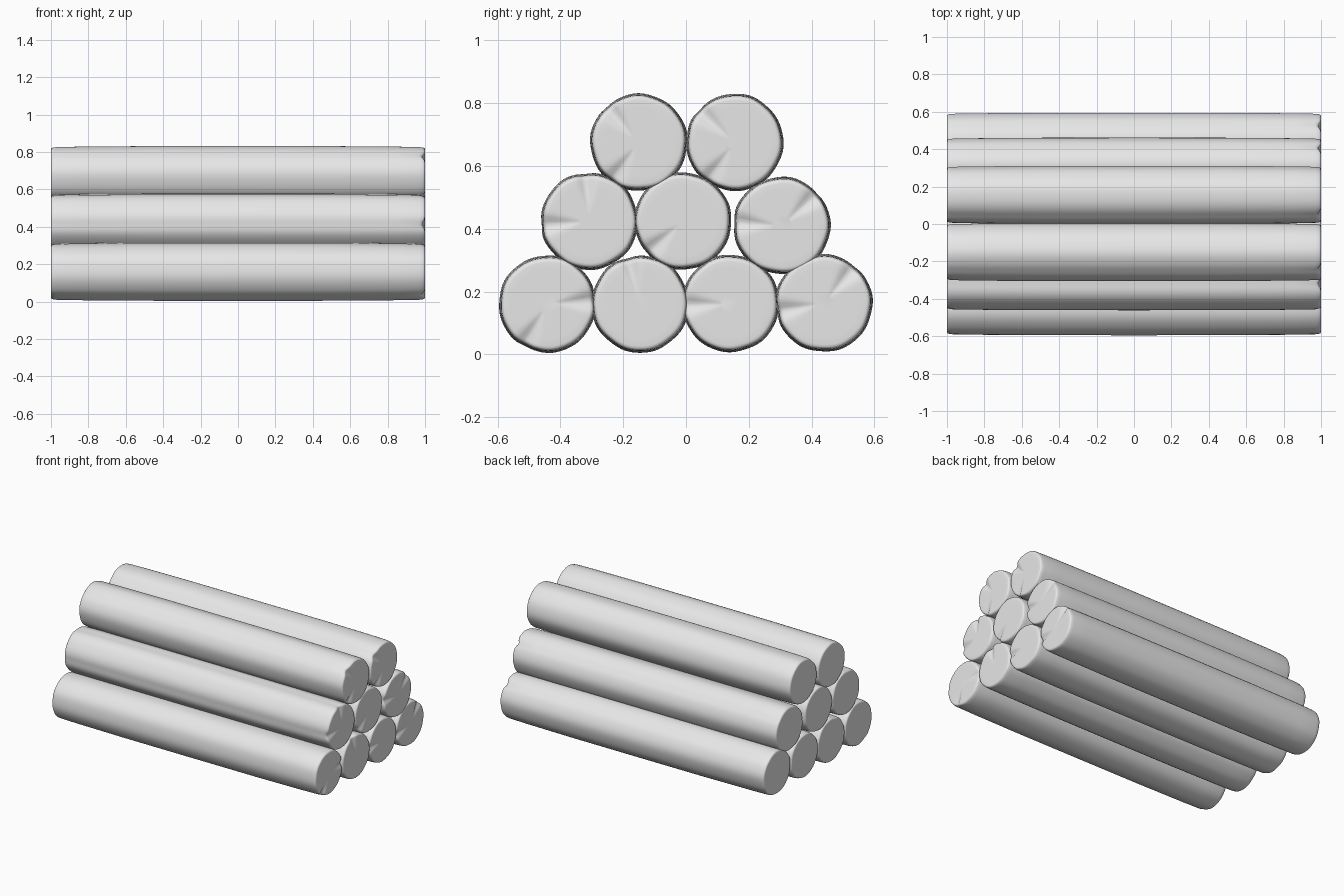
import bpy, bmesh
from math import sin, cos, pi, radians, exp

if "Cube" in bpy.data.objects:
    bpy.data.objects.remove(bpy.data.objects["Cube"], do_unlink=True)

grey = bpy.data.materials.new("pale_grey")
grey.use_nodes = True
grey.diffuse_color = (0.8, 0.8, 0.8, 1)
grey.node_tree.nodes["Principled BSDF"].inputs["Base Color"].default_value = (0.8, 0.8, 0.8, 1)

RADIUS = 0.155
SEGMENTS = 64
# half of the lengthwise profile: (x, radius factor), from the middle to the cap
HALF = [(0, 1), (0.5, 0.998), (0.85, 0.98), (0.97, 0.965), (0.988, 0.95),
        (0.996, 0.93), (0.999, 0.905), (1, 0.86)]
CAP = [0.72, 0.55, 0.38, 0.2]


def bump(angle, centre, width):
    """Smooth peak of height 1 around an angle."""
    d = (angle - centre + pi) % (2 * pi) - pi
    return exp(-(d / width) ** 2)


def make_log(name, y, z, creases, phase):
    creases = [radians(c) for c in creases]
    right = HALF + [(1, r) for r in CAP]
    left = [(-x, r) for x, r in reversed(right[1:])]
    bm = bmesh.new()
    rings = []
    for x, r in left + right:
        ring = []
        for i in range(SEGMENTS):
            a = 2 * pi * i / SEGMENTS
            dent = sum(bump(a, c, 0.16) for c in creases)
            # uneven bark outline, flattened beside each crease
            wobble = 1 + 0.006 * sin(5 * a + phase) + 0.005 * sin(9 * a + 2 * phase) - 0.022 * dent
            # radial creases pressed into the right-hand cut end
            sink = 0.016 * dent * min(1, r * r * 1.6) if x > 0.98 else 0
            rr = RADIUS * r * wobble
            ring.append(bm.verts.new((x - sink, rr * cos(a), rr * sin(a))))
        rings.append(ring)
    for p, q in zip(rings, rings[1:]):
        for i in range(SEGMENTS):
            j = (i + 1) % SEGMENTS
            bm.faces.new((p[i], p[j], q[j], q[i]))
    bm.faces.new(rings[0])
    bm.faces.new(rings[-1])
    bmesh.ops.recalc_face_normals(bm, faces=bm.faces[:])
    mesh = bpy.data.meshes.new(name)
    bm.to_mesh(mesh)
    bm.free()
    mesh.materials.append(grey)
    log = bpy.data.objects.new(name, mesh)
    log.location = (0, y, z)
    bpy.context.collection.objects.link(log)
    return log


# each log: y, z and the crease directions on its right-hand end
rows = {
    "bottom": [(-0.441, 0.16, (240, 5)), (-0.146, 0.16, (105,)),
               (0.142, 0.162, (182,)), (0.439, 0.163, (50, 190))],
    "middle": [(-0.308, 0.424, (95, 185)), (-0.01, 0.424, (222,)),
               (0.305, 0.41, (42, 176))],
    "top": [(-0.15, 0.675, (132, 235)), (0.155, 0.675, (138, 235))],
}
logs = []
for row, items in rows.items():
    for n, (y, z, creases) in enumerate(items):
        logs.append(make_log(f"{row}_log_{n + 1}", y, z, creases, n * 1.7 + z * 9))

# smooth shading
bpy.ops.object.select_all(action='DESELECT')
for log in logs:
    log.select_set(True)
bpy.context.view_layer.objects.active = logs[0]
bpy.ops.object.shade_smooth_by_angle(angle=radians(50))
